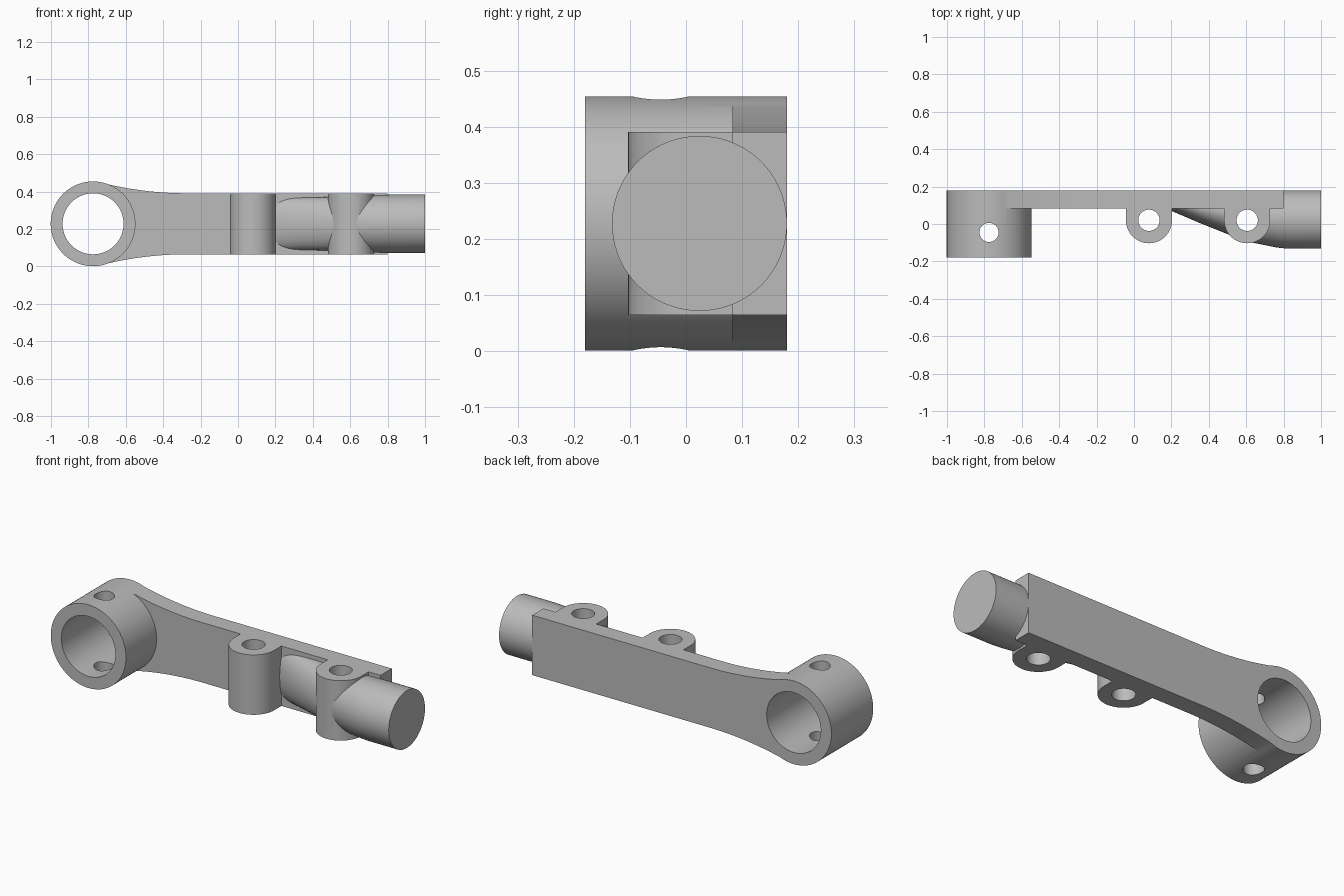
import bpy, bmesh
from math import sin, cos, pi, radians
from mathutils import Vector

cube = bpy.data.objects.get("Cube")
if cube:
    bpy.data.objects.remove(cube, do_unlink=True)

metal = bpy.data.materials.new("plain_grey")
metal.use_nodes = True
grey = (0.5, 0.5, 0.5, 1)
metal.diffuse_color = grey
metal.node_tree.nodes["Principled BSDF"].inputs["Base Color"].default_value = grey

MID = 0.228                  # height of the centre line
BOTTOM, TOP = 0.065, 0.391   # arm thickness in z
FRONT, BACK = 0.083, 0.18    # plate in y
RING_X, RING_R = -0.775, 0.2265
BOSS_Y, BOSS_R = 0.02, 0.123
BOSSES = (0.08, 0.605)


def loft(name, sections):
    """Skin a solid through equal-length closed sections."""
    bm = bmesh.new()
    rings = [[bm.verts.new(p) for p in s] for s in sections]
    n = len(rings[0])
    for a, b in zip(rings, rings[1:]):
        for i in range(n):
            j = (i + 1) % n
            bm.faces.new((a[i], a[j], b[j], b[i]))
    bm.faces.new(rings[0][::-1])
    bm.faces.new(rings[-1])
    bmesh.ops.recalc_face_normals(bm, faces=bm.faces[:])
    mesh = bpy.data.meshes.new(name)
    bm.to_mesh(mesh)
    bm.free()
    mesh.materials.append(metal)
    obj = bpy.data.objects.new(name, mesh)
    bpy.context.collection.objects.link(obj)
    return obj


def extrude(name, outline, axis, lo, hi):
    """Extrude a 2D outline along y or z."""
    place = {"y": lambda p, t: (p[0], t, p[1]), "z": lambda p, t: (p[0], p[1], t)}[axis]
    return loft(name, [[place(p, t) for p in outline] for t in (lo, hi)])


def arc(cx, cy, r, start=0, end=2 * pi, n=72, closed=True):
    steps = n if closed else n - 1
    return [(cx + r * cos(start + (end - start) * i / steps),
             cy + r * sin(start + (end - start) * i / steps)) for i in range(n)]


def combine(target, tool, operation):
    mod = target.modifiers.new(operation.lower(), "BOOLEAN")
    mod.operation, mod.solver, mod.object = operation, "EXACT", tool
    tool.hide_render = True
    bpy.context.view_layer.objects.active = target
    bpy.ops.object.modifier_apply(modifier=mod.name)
    bpy.data.objects.remove(tool, do_unlink=True)


# Arm plate, flaring tangentially into the clamp ring
angle, flare_x = 0.24, -0.27
start_x = RING_X + RING_R * sin(angle)
flare_r = (flare_x - start_x) / sin(angle)
upper = arc(flare_x, TOP + flare_r, flare_r, -pi / 2 - angle, -pi / 2, 20, False)
upper.append((0.8, TOP))
lower = [(x, 2 * MID - z) for x, z in reversed(upper)]
body = extrude("lever_arm", upper + lower, "y", FRONT, BACK)

# Clamp ring
combine(body, extrude("clamp_ring", arc(RING_X, MID, RING_R, n=96), "y", -BACK, BACK), "UNION")

# Round spigot that fairs down into the plate: x, front y, back y, half height
stations = [(0.12, 0.1, 0.17, 0.14), (0.2, 0.07, 0.17, 0.14), (0.35, 0.006, 0.17, 0.14),
            (0.51, -0.058, 0.172, 0.143), (0.635, -0.1, 0.175, 0.15),
            (0.765, -0.126, 0.179, 0.155), (0.82, -0.132, 0.18, 0.156),
            (1.0, -0.132, 0.18, 0.156)]
sections = [[(x, y, z) for y, z in
             [((f + b) / 2 + (b - f) / 2 * u, MID + h * v) for u, v in arc(0, 0, 1)]]
            for x, f, b, h in stations]
combine(body, loft("spigot", sections), "UNION")

# Bolt bosses with straight flanks running back into the plate
for x in BOSSES:
    outline = arc(x, BOSS_Y, BOSS_R, pi, 2 * pi, 37, False)
    outline += [(x + BOSS_R, 0.13), (x - BOSS_R, 0.13)]
    combine(body, extrude("bolt_boss", outline, "z", BOTTOM, TOP), "UNION")

# Bores: large ring bore, pinch hole through the ring, bolt holes
combine(body, extrude("ring_bore", arc(RING_X, MID, 0.163, n=96), "y", -0.4, 0.4), "DIFFERENCE")
holes = [(RING_X, -0.045, 0.051)] + [(x, BOSS_Y, 0.057) for x in BOSSES]
for x, y, r in holes:
    combine(body, extrude("bolt_hole", arc(x, y, r, n=48), "z", -0.2, 0.7), "DIFFERENCE")

# Smooth the round walls and keep the machined edges crisp
bpy.ops.object.select_all(action="DESELECT")
body.select_set(True)
bpy.context.view_layer.objects.active = body
bpy.ops.object.shade_smooth_by_angle(angle=radians(25))
